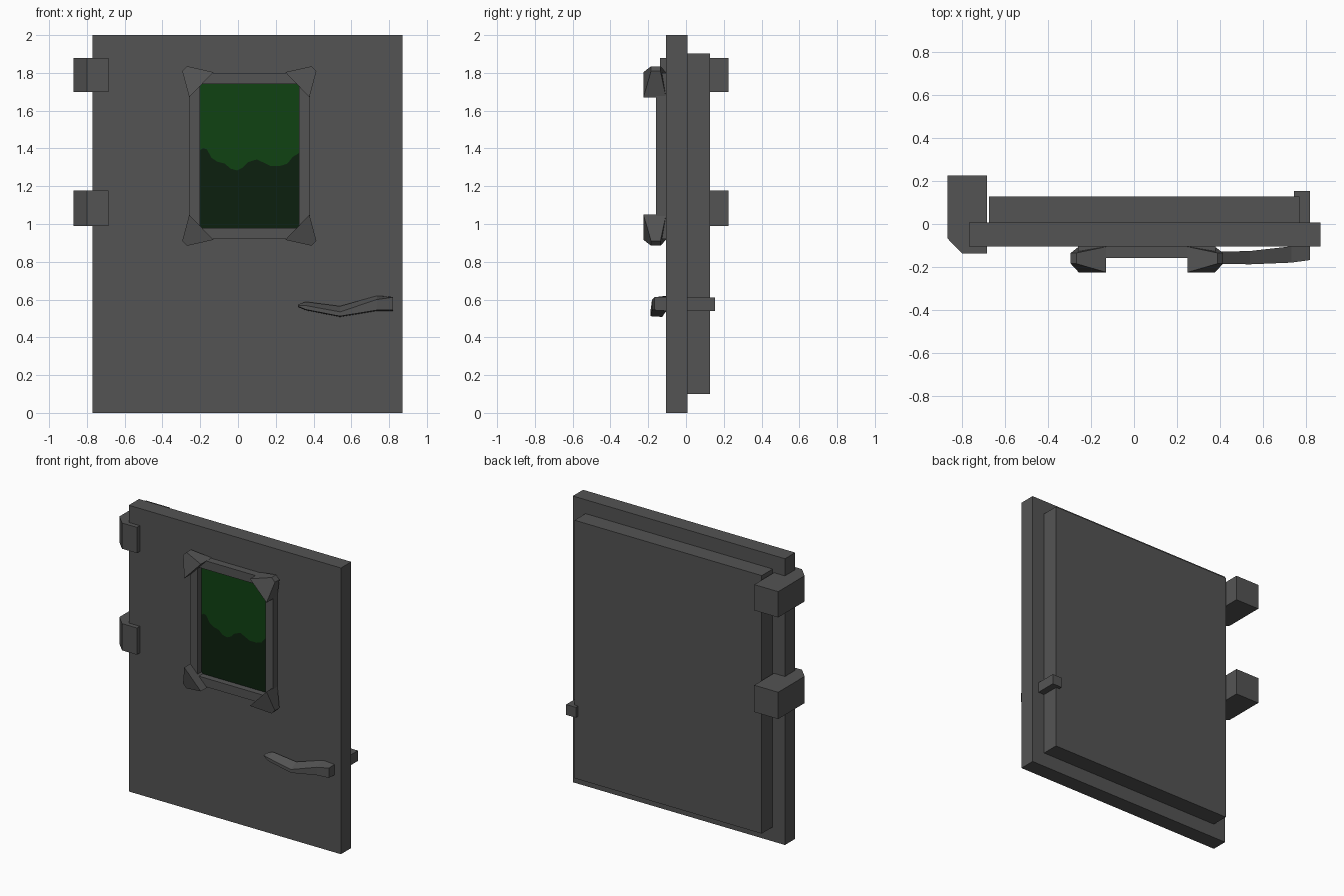
import bpy, bmesh

if "Cube" in bpy.data.objects:
    bpy.data.objects.remove(bpy.data.objects["Cube"])


def material(name, rgb):
    m = bpy.data.materials.new(name)
    m.diffuse_color = (*rgb, 1.0)
    m.use_nodes = True
    m.node_tree.nodes["Principled BSDF"].inputs["Base Color"].default_value = m.diffuse_color
    return m


GREY = material("dark grey metal", (0.088, 0.088, 0.088))
GREEN = material("green glass", (0.005, 0.054, 0.006))
DEEP = material("deep green liquid", (0.0035, 0.0145, 0.0045))


def finish(name, bm, mat):
    bmesh.ops.recalc_face_normals(bm, faces=bm.faces)
    me = bpy.data.meshes.new(name)
    bm.to_mesh(me)
    bm.free()
    me.materials.append(mat)
    ob = bpy.data.objects.new(name, me)
    bpy.context.collection.objects.link(ob)
    return ob


def loft(name, rings, mat=GREY, closed=False):
    """Skin a row of equal-length point rings; cap the ends or close the loop."""
    bm = bmesh.new()
    rows = [[bm.verts.new(p) for p in r] for r in rings]
    pairs = list(zip(rows, rows[1:]))
    if closed:
        pairs.append((rows[-1], rows[0]))
    else:
        bm.faces.new(rows[0])
        bm.faces.new(rows[-1])
    n = len(rows[0])
    for a, b in pairs:
        for i in range(n):
            j = (i + 1) % n
            bm.faces.new((a[i], a[j], b[j], b[i]))
    return finish(name, bm, mat)


def prism_y(name, outline, y0, y1, mat=GREY):
    """Outline in x, z pushed along y."""
    return loft(name, [[(x, y, z) for x, z in outline] for y in (y0, y1)], mat)


def box(name, x0, x1, y0, y1, z0, z1):
    return prism_y(name, [(x0, z0), (x1, z0), (x1, z1), (x0, z1)], y0, y1)


# Door slabs and latch bolt
box("front_slab", -0.77, 0.87, -0.106, 0.007, 0, 2)
box("back_slab", -0.675, 0.772, 0.007, 0.128, 0.1, 1.903)
box("latch_bolt", 0.745, 0.82, 0.007, 0.153, 0.54, 0.612)

# Hinges with one chamfered front corner
hinge = [(-0.87, 0.225), (-0.87, -0.067), (-0.8, -0.138), (-0.685, -0.138), (-0.685, 0.225)]
for name, z0, z1 in (("upper_hinge", 1.70, 1.88), ("lower_hinge", 0.99, 1.177)):
    loft(name, [[(x, y, z) for x, y in hinge] for z in (z0, z1)])

# Window frame: mitred rectangular ring
CX, CZ = 0.06, 1.36
rings = []
for sx, sz in ((-1, -1), (1, -1), (1, 1), (-1, 1)):
    rings.append([(CX + sx * w, y, CZ + sz * h) for w, h, y in (
        (0.32, 0.44, -0.106), (0.32, 0.44, -0.158),
        (0.262, 0.38, -0.158), (0.262, 0.38, -0.106))])
loft("window_frame", rings, closed=True)

# Faceted frame corners: tall along the inner diagonal, tapering to the tip
corner = [(0.19, 0.444, -0.225), (0.318, 0.311, -0.225),
          (0.19, 0.444, -0.106), (0.318, 0.311, -0.106),
          (0.355, 0.449, -0.185), (0.329, 0.475, -0.185),
          (0.355, 0.449, -0.135), (0.329, 0.475, -0.135)]
for sx, side in ((-1, "left"), (1, "right")):
    for sz, level in ((-1, "lower"), (1, "upper")):
        bm = bmesh.new()
        vs = [bm.verts.new((CX + sx * x, y, CZ + sz * z)) for x, z, y in corner]
        bmesh.ops.convex_hull(bm, input=vs)
        bmesh.ops.dissolve_limit(bm, angle_limit=0.02, verts=bm.verts, edges=bm.edges)
        finish(f"{level}_{side}_frame_corner", bm, GREY)

# Window glass, split by a wavy liquid line
wave = [(-0.202, 1.39), (-0.185, 1.402), (-0.165, 1.395), (-0.14, 1.35), (-0.11, 1.33),
        (-0.07, 1.32), (-0.04, 1.293), (-0.005, 1.284), (0.025, 1.298), (0.055, 1.328),
        (0.1, 1.342), (0.135, 1.325), (0.17, 1.308), (0.225, 1.308), (0.262, 1.32),
        (0.29, 1.355), (0.322, 1.375)]
prism_y("upper_glass", wave + [(0.322, 1.74), (-0.202, 1.74)], -0.114, -0.106, GREEN)
prism_y("lower_liquid", wave + [(0.322, 0.98), (-0.202, 0.98)], -0.114, -0.106, DEEP)

# Door handle: x, back y, front y, bottom z, front ridge z, top z
stations = [(0.82, -0.104, -0.168, 0.54, 0.612, 0.614),
            (0.735, -0.104, -0.18, 0.54, 0.60, 0.62),
            (0.54, -0.126, -0.188, 0.508, 0.535, 0.565),
            (0.36, -0.13, -0.185, 0.543, 0.568, 0.588),
            (0.318, -0.145, -0.17, 0.56, 0.568, 0.574)]
loft("door_handle", [[(x, yb, zb), (x, yf, zb + 0.004), (x, yf, zm), (x, yb, zt)]
                     for x, yb, yf, zb, zm, zt in stations])
